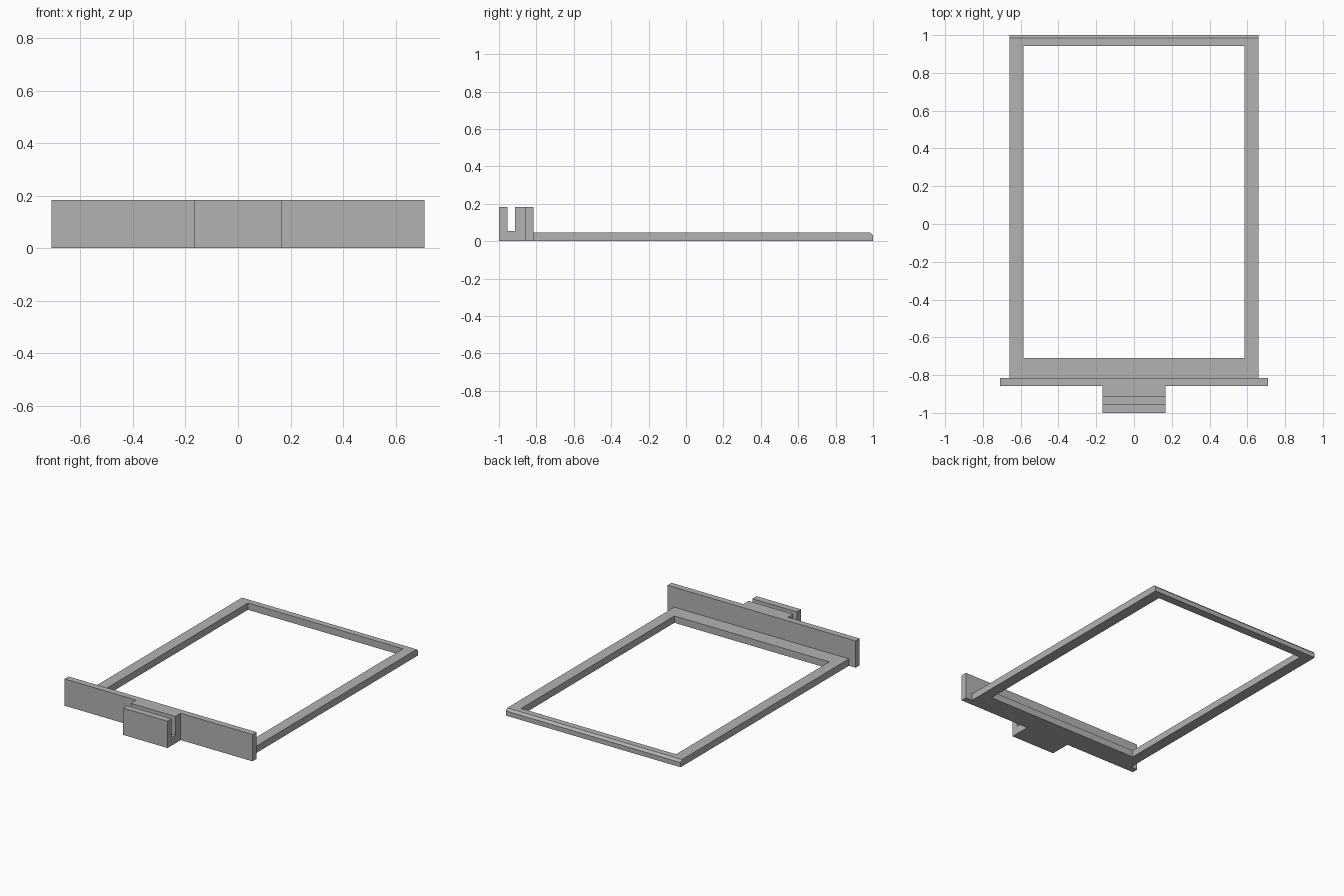
import bpy
import bmesh

cube = bpy.data.objects.get("Cube")
if cube:
    bpy.data.objects.remove(cube, do_unlink=True)

GREY = (0.45, 0.45, 0.45, 1)
grey = bpy.data.materials.new("plain grey")
grey.use_nodes = True
grey.diffuse_color = GREY
grey.node_tree.nodes["Principled BSDF"].inputs["Base Color"].default_value = GREY


def prism(name, half_width, profile):
    """Extrude a (y, z) side profile across the width, centred on x = 0."""
    bm = bmesh.new()
    face = bm.faces.new([bm.verts.new((-half_width, y, z)) for y, z in profile])
    ext = bmesh.ops.extrude_face_region(bm, geom=[face])
    verts = [v for v in ext["geom"] if isinstance(v, bmesh.types.BMVert)]
    bmesh.ops.translate(bm, verts=verts, vec=(2 * half_width, 0, 0))
    bmesh.ops.recalc_face_normals(bm, faces=bm.faces)
    mesh = bpy.data.meshes.new(name)
    bm.to_mesh(mesh)
    bm.free()
    mesh.materials.append(grey)
    obj = bpy.data.objects.new(name, mesh)
    bpy.context.collection.objects.link(obj)
    return obj


def rect(y0, y1, z0, z1):
    return [(y0, z0), (y1, z0), (y1, z1), (y0, z1)]


def combine(target, tool, operation):
    """Apply a boolean and discard the tool object."""
    mod = target.modifiers.new("combine", "BOOLEAN")
    mod.operation = operation
    mod.solver = "EXACT"
    mod.object = tool
    bpy.context.view_layer.objects.active = target
    bpy.ops.object.modifier_apply(modifier=mod.name)
    bpy.data.objects.remove(tool, do_unlink=True)


HEIGHT, RAIL = 0.183, 0.047
FRONT, PLATE_FRONT, PLATE_BACK, BACK = -1.0, -0.858, -0.815, 1.0

# Flat rectangular frame with a bevelled rear top edge
frame = prism("tray_frame", 0.66, [
    (PLATE_BACK, 0), (BACK, 0), (BACK, 0.032), (0.985, RAIL), (PLATE_BACK, RAIL)])
opening = prism("opening_cutter", 0.585, rect(-0.71, 0.943, -0.1, 0.2))
combine(frame, opening, "DIFFERENCE")

# Wide upright front plate, joined to the slotted handle block
plate = prism("front_plate", 0.71, rect(PLATE_FRONT, PLATE_BACK, 0, HEIGHT))
handle = prism("slotted_handle", 0.168, [
    (FRONT, 0), (PLATE_FRONT + 0.02, 0), (PLATE_FRONT + 0.02, HEIGHT),
    (-0.915, HEIGHT), (-0.915, 0.054), (-0.955, 0.054),
    (-0.955, HEIGHT), (FRONT, HEIGHT)])
combine(plate, handle, "UNION")
